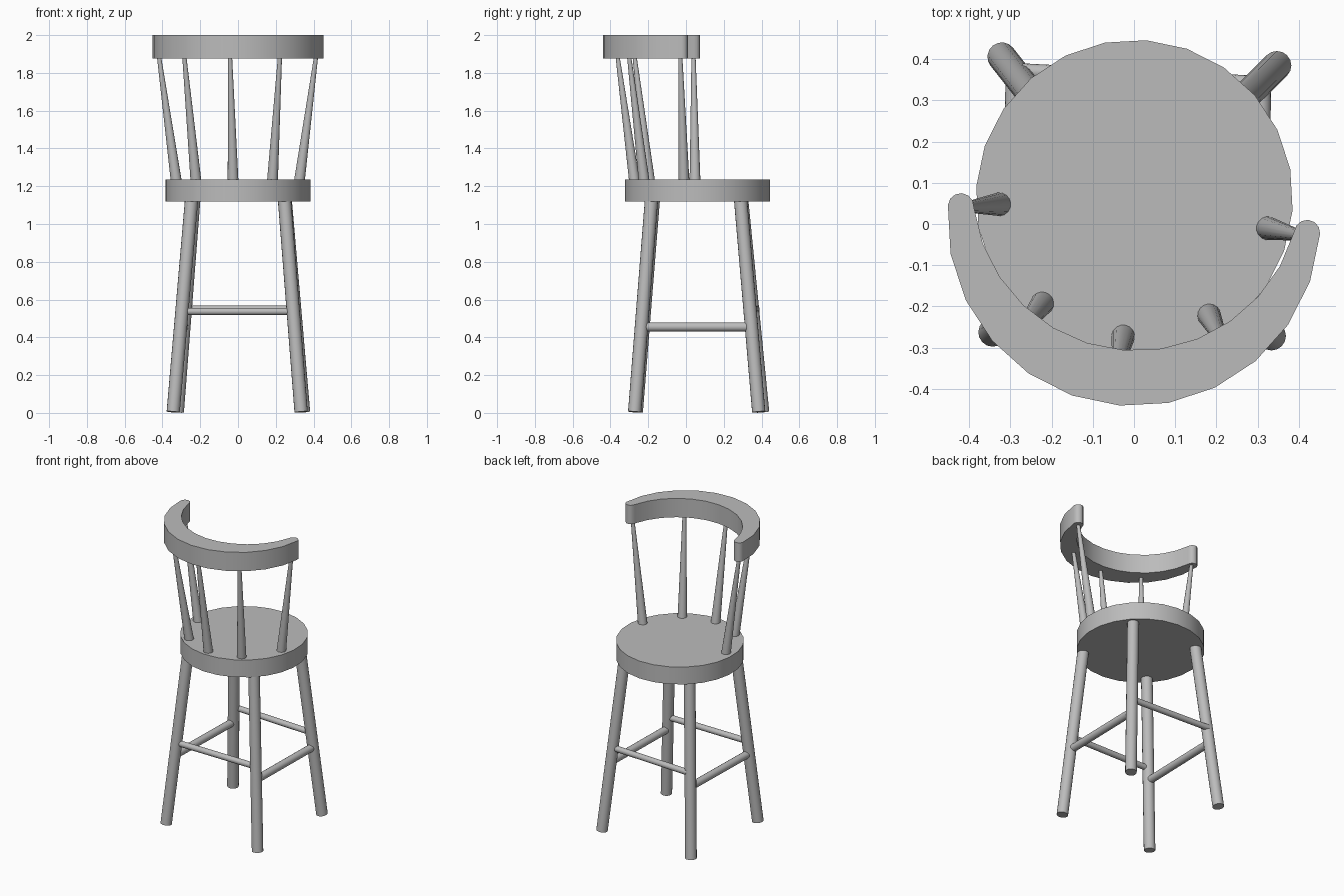
import bpy, bmesh
from math import radians, sin, cos, atan2, pi
from mathutils import Vector, Matrix

cube = bpy.data.objects.get("Cube")
if cube:
    bpy.data.objects.remove(cube, do_unlink=True)

GREY = (0.5, 0.5, 0.5, 1.0)
mat = bpy.data.materials.new("plain_grey")
mat.use_nodes = True
mat.diffuse_color = GREY
mat.node_tree.nodes["Principled BSDF"].inputs["Base Color"].default_value = GREY


def finish(bm, name):
    """Turn a bmesh into a named, smooth-shaded object."""
    bmesh.ops.recalc_face_normals(bm, faces=bm.faces)
    mesh = bpy.data.meshes.new(name)
    bm.to_mesh(mesh)
    bm.free()
    mesh.materials.append(mat)
    obj = bpy.data.objects.new(name, mesh)
    bpy.context.collection.objects.link(obj)
    bpy.ops.object.select_all(action="DESELECT")
    obj.select_set(True)
    bpy.context.view_layer.objects.active = obj
    bpy.ops.object.shade_smooth_by_angle(angle=radians(32))
    return obj


def rod(name, start, end, r_start, r_end, sides=16):
    """Straight, optionally tapered, round rod between two points."""
    a, b = Vector(start), Vector(end)
    axis = b - a
    turn = axis.to_track_quat("Z", "Y").to_matrix().to_4x4()
    bm = bmesh.new()
    bmesh.ops.create_cone(bm, cap_ends=True, segments=sides, radius1=r_start,
                          radius2=r_end, depth=axis.length,
                          matrix=Matrix.Translation((a + b) / 2) @ turn)
    return finish(bm, name)


def slab(name, outline, z_low, z_high):
    """Flat plate extruded upward from a closed outline."""
    bm = bmesh.new()
    face = bm.faces.new([bm.verts.new((x, y, z_low)) for x, y in outline])
    grown = bmesh.ops.extrude_face_region(bm, geom=[face], use_keep_orig=True)
    top = [v for v in grown["geom"] if isinstance(v, bmesh.types.BMVert)]
    bmesh.ops.translate(bm, verts=top, vec=(0, 0, z_high - z_low))
    return finish(bm, name)


# Round seat
SEAT_SIDES = 24
seat = []
for i in range(SEAT_SIDES):
    t = radians(10.7) + 2 * pi * i / SEAT_SIDES
    seat.append((0.001 + 0.385 * cos(t), 0.062 + 0.385 * sin(t)))
slab("seat", seat, 1.12, 1.235)

# Splayed legs: foot and top of each
legs = {
    "front_left": ((0.334, -0.272), (0.245, -0.182)),
    "front_right": ((-0.343, -0.263), (-0.245, -0.172)),
    "back_left": ((0.347, 0.385), (0.249, 0.288)),
    "back_right": ((-0.321, 0.406), (-0.233, 0.294)),
}
for side, (foot, top) in legs.items():
    rod(side + "_leg", (*foot, 0.005), (*top, 1.14), 0.035, 0.035)

# Stretchers between the legs
rod("front_stretcher", (-0.29, -0.22, 0.537), (0.285, -0.227, 0.537), 0.019, 0.019)
rod("back_stretcher", (-0.272, 0.371, 0.549), (0.295, 0.341, 0.549), 0.019, 0.019)
rod("right_stretcher", (-0.303, -0.225, 0.455), (-0.288, 0.34, 0.455), 0.024, 0.024)
rod("left_stretcher", (0.298, -0.23, 0.455), (0.309, 0.33, 0.455), 0.024, 0.024)

# Tapered back spindles: base and top of each
spindles = [
    ((-0.326, 0.048), (-0.418, 0.040)),
    ((-0.222, -0.192), (-0.284, -0.272)),
    ((-0.026, -0.272), (-0.042, -0.362)),
    ((0.182, -0.221), (0.222, -0.301)),
    ((0.324, -0.010), (0.413, -0.030)),
]
for n, (base, top) in enumerate(spindles, 1):
    rod("spindle_%d" % n, (*base, 1.22), (*top, 1.885), 0.029, 0.011)

# Curved back rail: thick in the middle, slim rounded ends
STEPS, OUTER, INNER, INNER_Y = 12, 0.453, 0.398, 0.08
rail = []
for i in range(STEPS + 1):
    t = -pi * i / STEPS
    rail.append((OUTER * cos(t), OUTER * sin(t)))
tip_r = (OUTER - 0.39) / 2
tip_x = OUTER - tip_r
for i in range(1, 6):
    t = pi - pi * i / 6
    rail.append((-tip_x + tip_r * cos(t), tip_r * sin(t)))
start = atan2(-INNER_Y, 0.39)
for i in range(STEPS + 1):
    t = -pi - start + (pi + 2 * start) * i / STEPS
    rail.append((INNER * cos(t), INNER_Y + INNER * sin(t)))
for i in range(1, 6):
    t = pi - pi * i / 6
    rail.append((tip_x + tip_r * cos(t), tip_r * sin(t)))
# The rail is turned slightly about the upright axis
turn = Matrix.Rotation(radians(-4.4), 2)
rail = [turn @ Vector(p) + Vector((0, 0.011)) for p in rail]
slab("back_rail", rail, 1.875, 2.0)
